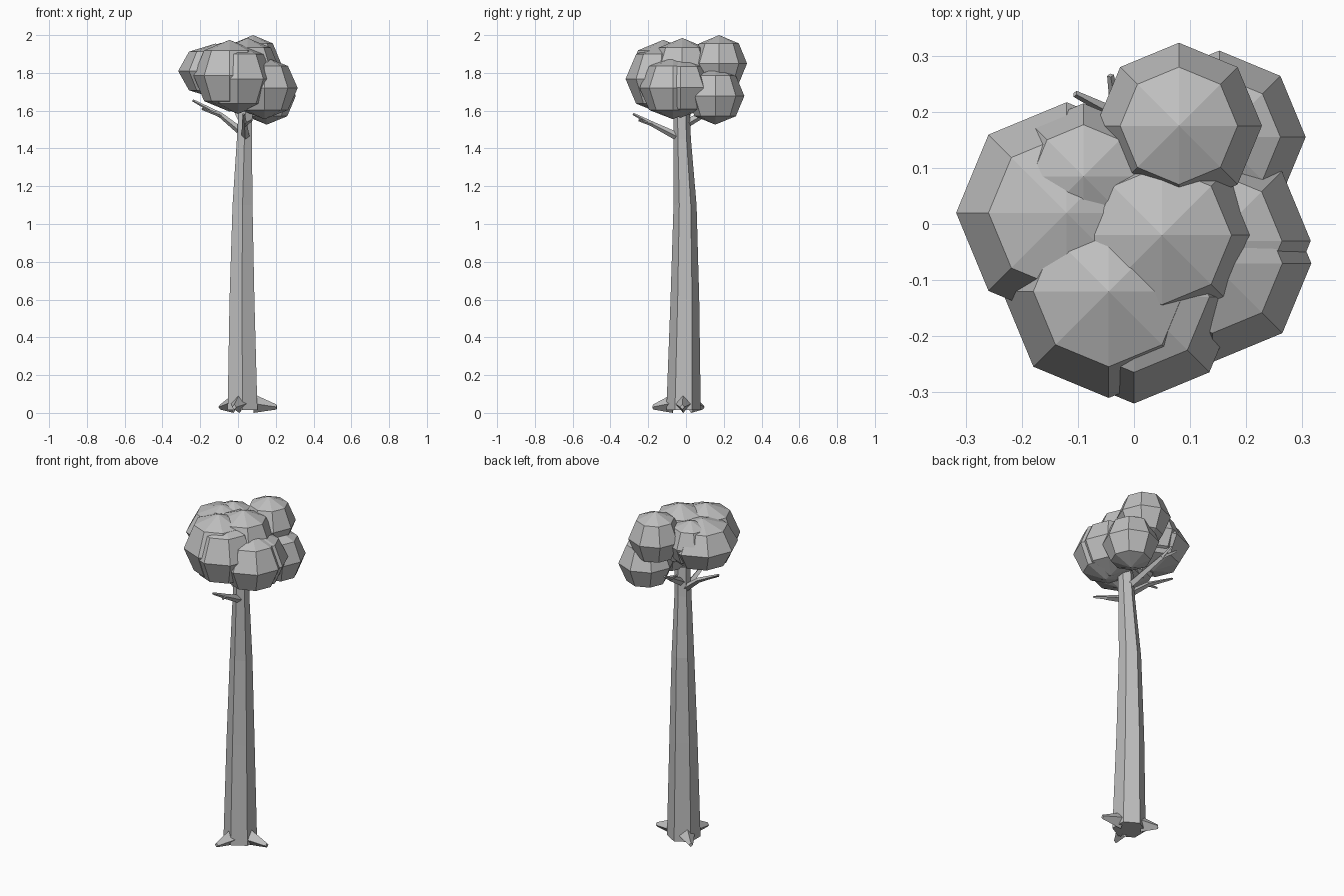
import bpy, bmesh, math
from mathutils import Vector, Matrix

cube = bpy.data.objects.get("Cube")
if cube:
    bpy.data.objects.remove(cube, do_unlink=True)

# Single flat colour
grey = bpy.data.materials.new("plain_grey")
grey.use_nodes = True
colour = (0.52, 0.52, 0.52, 1)
grey.diffuse_color = colour
grey.node_tree.nodes["Principled BSDF"].inputs["Base Color"].default_value = colour


def add_object(name, bm):
    bmesh.ops.recalc_face_normals(bm, faces=bm.faces)
    mesh = bpy.data.meshes.new(name)
    bm.to_mesh(mesh)
    bm.free()
    mesh.materials.append(grey)
    obj = bpy.data.objects.new(name, mesh)
    bpy.context.collection.objects.link(obj)
    return obj


def loft(bm, rings):
    """Skin a closed tube through rings of points."""
    loops = [[bm.verts.new(p) for p in ring] for ring in rings]
    for a, b in zip(loops, loops[1:]):
        for i in range(len(a)):
            j = (i + 1) % len(a)
            bm.faces.new((a[i], a[j], b[j], b[i]))
    bm.faces.new(loops[0][::-1])
    bm.faces.new(loops[-1])


def diamond(centre, direction, wide, tall):
    """Four-sided ring, with corners up, down and to each side."""
    side = Vector(direction).cross((0, 0, 1)).normalized()
    up = side.cross(direction).normalized()
    c = Vector(centre)
    return [c + side * wide, c + up * tall, c - side * wide, c - up * tall]


def limb(bm, points, radii):
    pts = [Vector(p) for p in points]
    rings = []
    for i, p in enumerate(pts):
        d = pts[min(i + 1, len(pts) - 1)] - pts[max(i - 1, 0)]
        rings.append(diamond(p, d.normalized(), radii[i], radii[i]))
    loft(bm, rings)


# Trunk: tapering, slightly bent hexagonal column (x, y, z, radius)
sections = [(.024, -.013, .015, .091), (.021, -.006, .6, .076),
            (.024, -.005, 1.1, .061), (.034, -.02, 1.45, .046),
            (.04, -.024, 1.62, .042)]
bm = bmesh.new()
loft(bm, [[(x + r * math.sin(k * math.pi / 3), y - r * math.cos(k * math.pi / 3), z)
           for k in range(6)] for x, y, z, r in sections])
add_object("trunk", bm)

# Roots: flared diamond spikes around the foot
base = Vector((.022, -.012, .05))
roots = {"right_root": (.205, -.02, .031),
         "front_root": (-.02, -.175, .031),
         "back_root": (-.095, .09, .031)}
for name, tip in roots.items():
    tip = Vector(tip)
    flat = Vector((tip.x - base.x, tip.y - base.y, 0)).normalized()
    bm = bmesh.new()
    loft(bm, [diamond(base + flat * .06, flat, .045, .05),
              diamond(tip, flat, .012, .013)])
    add_object(name, bm)

# Branches: a main limb plus a forked twig each
branches = {
    "side_branch": ([(.04, -.02, 1.47), (-.09, .01, 1.575), (-.24, .035, 1.655)],
                    [(-.09, .01, 1.575), (-.19, -.035, 1.61)]),
    "front_branch": ([(.04, -.04, 1.46), (.035, -.17, 1.525), (.03, -.28, 1.583)],
                     [(.035, -.17, 1.525), (.075, -.25, 1.55)]),
    "back_branch": ([(.03, 0, 1.53), (-.03, .195, 1.64), (-.105, .232, 1.69)],
                    [(-.03, .195, 1.64), (-.042, .265, 1.68)]),
}
for name, (main, twig) in branches.items():
    bm = bmesh.new()
    limb(bm, main, (.022, .014, .006))
    limb(bm, twig, (.012, .006))
    add_object(name, bm)

# Foliage: overlapping faceted balls (x, y, z, radius, half height)
clumps = {
    "back_top_foliage": (.08, .175, 1.85, .148, .15),
    "centre_top_foliage": (.05, -.02, 1.81, .175, .175),
    "front_left_foliage": (-.045, -.12, 1.785, .19, .19),
    "front_foliage": (0, -.13, 1.768, .19, .185),
    "side_foliage_front": (.14, -.07, 1.72, .176, .165),
    "side_foliage_rear": (.14, -.03, 1.722, .175, .16),
    "back_low_foliage": (.152, .155, 1.678, .154, .152),
    "left_foliage": (-.12, .02, 1.81, .197, .145),
    "back_left_foliage": (-.09, .085, 1.83, .13, .13),
}
for name, (x, y, z, r, h) in clumps.items():
    bm = bmesh.new()
    bmesh.ops.create_uvsphere(bm, u_segments=8, v_segments=4, radius=1,
                              matrix=Matrix.LocRotScale((x, y, z), None, (r, r, h)))
    add_object(name, bm)
